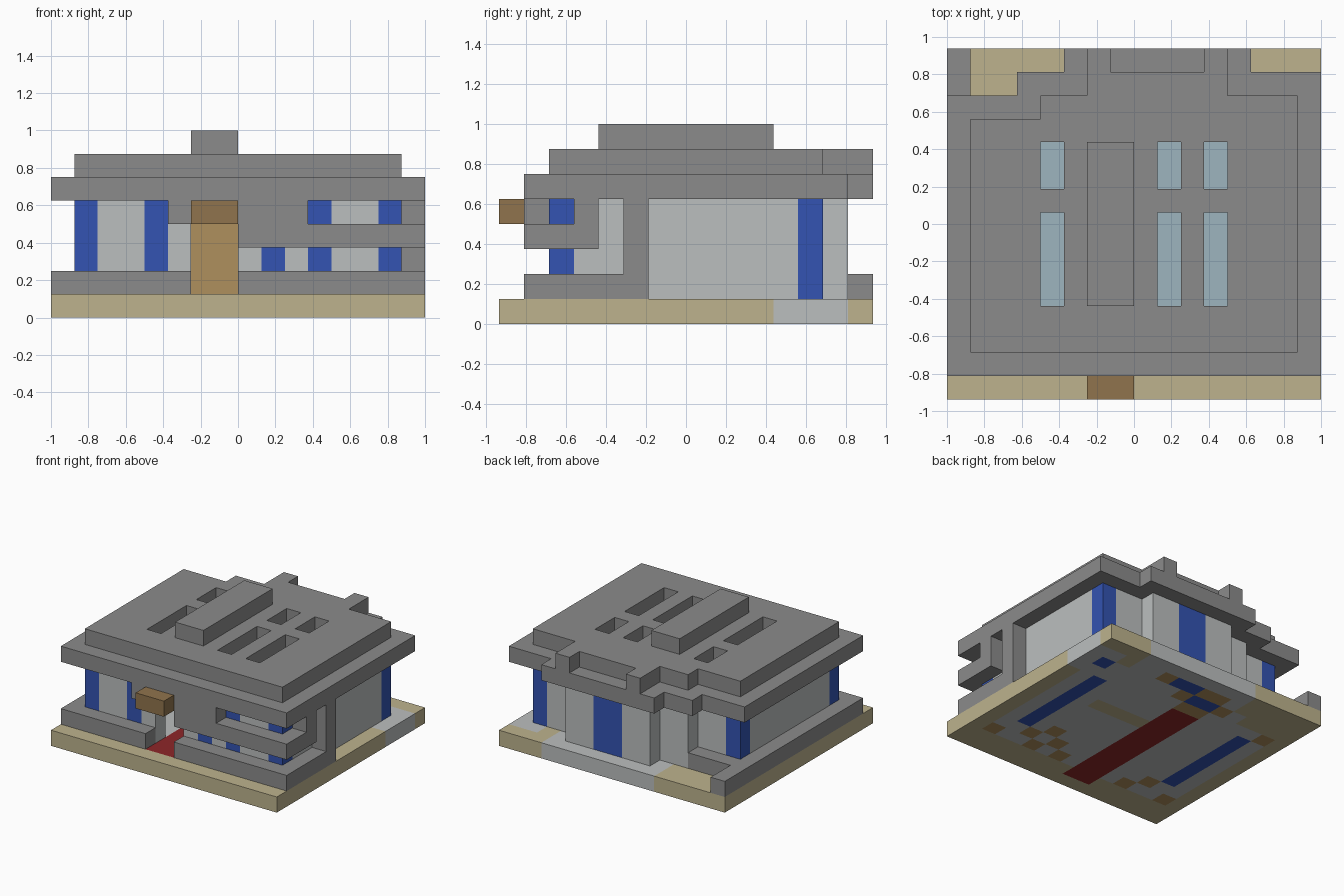
import bpy, bmesh

U = 0.125            # size of one building block
NX, NY = 16, 15      # plot size in blocks

if "Cube" in bpy.data.objects:
    bpy.data.objects.remove(bpy.data.objects["Cube"])


def material(name, rgb):
    m = bpy.data.materials.new(name)
    m.use_nodes = True
    m.diffuse_color = (*rgb, 1)
    m.node_tree.nodes["Principled BSDF"].inputs["Base Color"].default_value = (*rgb, 1)
    return m


SAND = material("sand", (0.51, 0.45, 0.27))
GREY = material("concrete grey", (0.26, 0.26, 0.26))
LIGHT = material("light grey", (0.50, 0.52, 0.52))
BLUE = material("window blue", (0.033, 0.087, 0.445))
GLASS = material("pale glass", (0.34, 0.46, 0.52))
TAN = material("tan wood", (0.43, 0.28, 0.11))
BROWN = material("brown wood", (0.28, 0.175, 0.075))
RED = material("carpet red", (0.27, 0.02, 0.022))


def slab(name, k0, k1, filled, colour):
    """Extrude every block cell where filled(i, j), coloured by colour(i, j)."""
    if not callable(colour):
        fixed = colour
        colour = lambda i, j: fixed
    mats = []
    bm = bmesh.new()
    corners = {}

    def corner(i, j):
        if (i, j) not in corners:
            corners[i, j] = bm.verts.new((i * U - NX * U / 2, j * U - NY * U / 2, k0 * U))
        return corners[i, j]

    for i in range(NX):
        for j in range(NY):
            if filled(i, j):
                bm.faces.new([corner(i, j), corner(i, j + 1), corner(i + 1, j + 1), corner(i + 1, j)])
    top = bmesh.ops.extrude_face_region(bm, geom=bm.faces[:], use_keep_orig=True)
    bmesh.ops.translate(bm, vec=(0, 0, (k1 - k0) * U),
                        verts=[g for g in top["geom"] if isinstance(g, bmesh.types.BMVert)])
    bmesh.ops.recalc_face_normals(bm, faces=bm.faces[:])
    for f in bm.faces:
        f.normal_update()
        p = f.calc_center_median() - f.normal * U * 0.2
        m = colour(int(p.x / U + NX / 2), int(p.y / U + NY / 2))
        if m not in mats:
            mats.append(m)
        f.material_index = mats.index(m)
    bmesh.ops.dissolve_limit(bm, angle_limit=0.01, verts=bm.verts[:], edges=bm.edges[:],
                             delimit={'MATERIAL'})
    me = bpy.data.meshes.new(name)
    bm.to_mesh(me)
    bm.free()
    for m in mats:
        me.materials.append(m)
    ob = bpy.data.objects.new(name, me)
    bpy.context.collection.objects.link(ob)
    return ob


def rect(i0, i1, j0, j1):
    return lambda i, j: i0 <= i <= i1 and j0 <= j <= j1


def house(i, j):
    """Footprint of the house, stepped at the back."""
    back = 11 if i < 4 else 12 if i < 6 or i > 11 else 13
    return 1 <= i <= 14 and 2 <= j <= back


# Ground plate with floor patterns; later areas override earlier ones
floor_areas = [
    (rect(5, 12, 13, 14), LIGHT), (rect(14, 15, 11, 13), LIGHT), (house, LIGHT),
    (rect(8, 11, 8, 8), SAND),
    (rect(6, 7, 1, 10), RED),
    (rect(2, 2, 4, 10), BLUE), (rect(13, 13, 4, 10), BLUE), (rect(14, 14, 12, 12), BLUE),
    (rect(5, 8, 12, 12), TAN), (rect(6, 7, 11, 11), TAN), (rect(6, 10, 13, 13), TAN),
    (rect(6, 7, 12, 12), BLUE), (rect(8, 9, 13, 13), BLUE),
]
floor_spots = {(1, 2), (4, 2), (9, 2), (11, 2), (14, 2), (3, 3), (10, 3), (12, 3), (11, 4), (1, 11)}


def floor_colour(i, j):
    if (i, j) in floor_spots:
        return TAN
    result = SAND
    for inside, m in floor_areas:
        if inside(i, j):
            result = m
    return result


slab("ground_plate", 0, 1, lambda i, j: True, floor_colour)

# Outer walls, one block thick, with blue window columns
window_columns = {(1, 2), (4, 2), (9, 2), (11, 2), (14, 2), (14, 12), (8, 13), (9, 13), (1, 11)}


def wall(i, j):
    around = [house(i + a, j + b) for a in (-1, 0, 1) for b in (-1, 0, 1)]
    return house(i, j) and not all(around)


def wall_colour(i, j):
    return BLUE if (i, j) in window_columns else LIGHT


doorway = rect(6, 7, 2, 2)
slab("house_walls", 1, 5, lambda i, j: wall(i, j) and not doorway(i, j), wall_colour)
slab("door_lintel", 4, 5, doorway, LIGHT)
slab("inner_door", 1, 4, rect(6, 7, 11, 11), TAN)
slab("entrance_sign", 4, 5, rect(6, 7, 0, 0), BROWN)


# Low concrete wall round the plot
def low_wall(i, j):
    front = j == 1 and i not in (6, 7)
    return (i == 0 and j >= 1) or front or (i == 15 and 1 <= j <= 5) or (j == 12 and 1 <= i <= 3)


slab("low_wall", 1, 2, low_wall, GREY)

# Concrete facade bands and corner pillar
slab("side_pillar", 2, 5, rect(15, 15, 5, 5), GREY)
slab("facade_band", 3, 4, lambda i, j: (j == 1 and i >= 8) or (i == 15 and 1 <= j <= 3), GREY)
slab("facade_header", 4, 5, rect(5, 10, 1, 1), GREY)
slab("side_bracket", 4, 5, rect(15, 15, 3, 3), GREY)


# Roof layers with skylights
def skylight(i, j):
    return i in (4, 9, 11) and (4 <= j <= 7 or 9 <= j <= 10)


def eaves(i, j):
    back = 12 if i < 3 else 13 if i < 5 or i > 12 else 14
    return 1 <= j <= back


slab("roof_eaves", 5, 6, eaves, lambda i, j: GLASS if skylight(i, j) else GREY)
slab("roof_upper", 6, 7, lambda i, j: house(i, j) and not skylight(i, j), GREY)
slab("roof_ridge", 7, 8, rect(6, 7, 4, 10), GREY)
for side, i in (("right", 6), ("left", 11)):
    slab("roof_post_" + side, 6, 7, rect(i, i, 14, 14), GREY)
